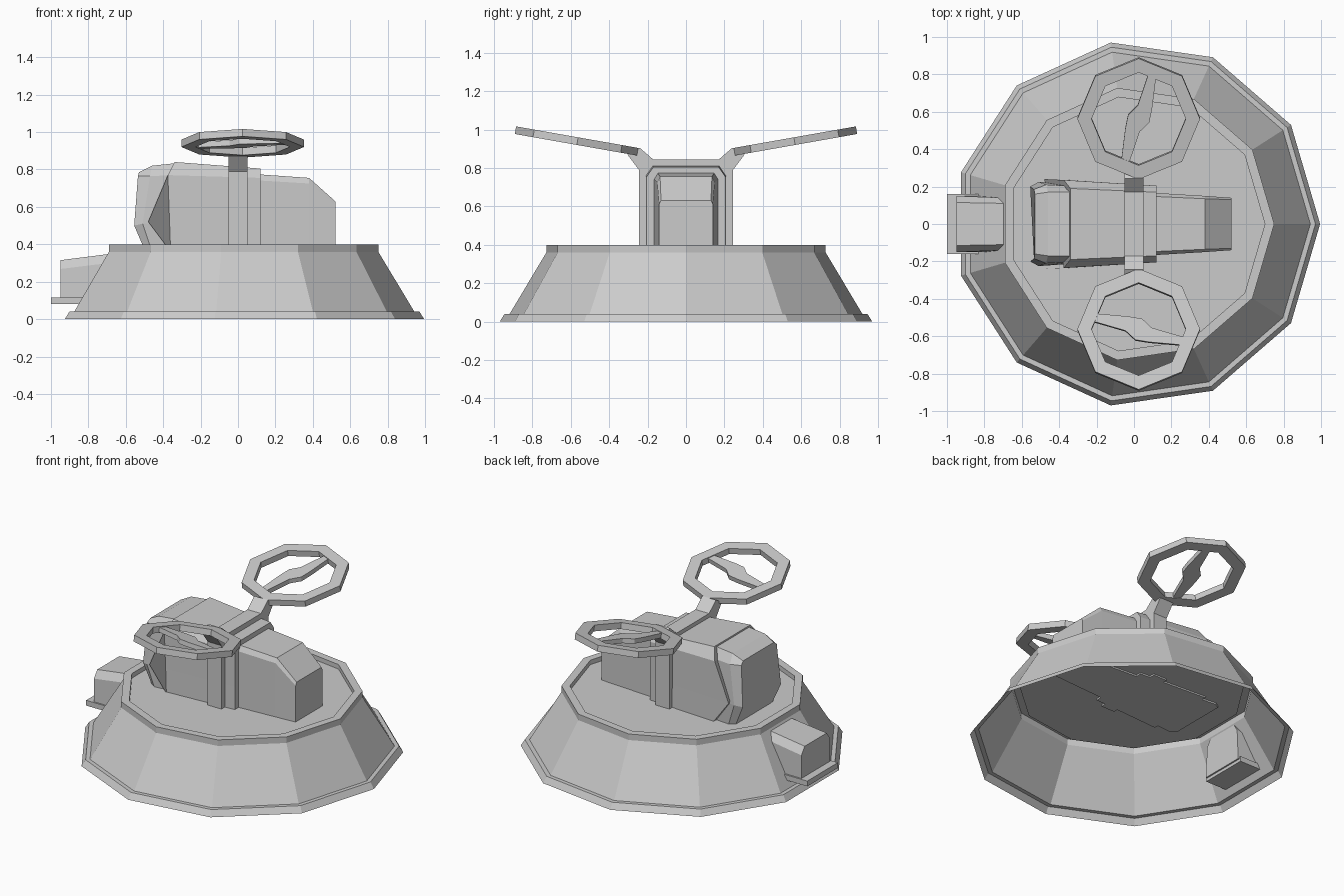
import bpy, bmesh
from math import cos, sin, pi, radians
from mathutils import Matrix, Vector

if "Cube" in bpy.data.objects:
    bpy.data.objects.remove(bpy.data.objects["Cube"])


def finish(name, bm, matrix=None):
    bmesh.ops.recalc_face_normals(bm, faces=bm.faces)
    mesh = bpy.data.meshes.new(name)
    bm.to_mesh(mesh)
    bm.free()
    if matrix:
        mesh.transform(matrix)
    obj = bpy.data.objects.new(name, mesh)
    bpy.context.collection.objects.link(obj)
    return obj


def bridge(bm, a, b):
    for i in range(len(a)):
        j = (i + 1) % len(a)
        bm.faces.new((a[i], a[j], b[j], b[i]))


def lathe(name, profile, sides, matrix, closed=False):
    bm = bmesh.new()
    rings = [[bm.verts.new((r * cos(2 * pi * i / sides), r * sin(2 * pi * i / sides), z))
              for i in range(sides)] for r, z in profile]
    for a, b in zip(rings, rings[1:]):
        bridge(bm, a, b)
    if closed:
        bridge(bm, rings[-1], rings[0])
    else:
        bm.faces.new(rings[-1])
    return finish(name, bm, matrix)


def loft(name, sections):
    """Each section is the +y half of a loop, mirrored across y = 0."""
    bm = bmesh.new()
    loops = []
    for half in sections:
        pts = half + [(x, -y, z) for x, y, z in reversed(half)]
        loops.append([bm.verts.new(p) for p in pts])
    for a, b in zip(loops, loops[1:]):
        bridge(bm, a, b)
    bm.faces.new(loops[0])
    bm.faces.new(loops[-1])
    return finish(name, bm)


def extrude(name, outline, thickness, matrix):
    bm = bmesh.new()
    low, high = [[bm.verts.new((u, v, s * thickness / 2)) for u, v in outline] for s in (-1, 1)]
    bridge(bm, low, high)
    bm.faces.new(low)
    bm.faces.new(high)
    return finish(name, bm, matrix)


# Hollow eleven-sided skirt with a recessed deck
lathe("base_skirt", [(.98, 0), (.955, .04), (.928, .04), (.735, .36), (.735, .4),
                     (.685, .4), (.685, .37)], 11, Matrix.Translation((.015, 0, 0)))

# Main hull, leaning rear block and tapered nose
loft("hull", [
    [(-.36, .235, .36), (-.48, .24, .52), (-.375, .235, .77), (-.34, .19, .84)],
    [(.12, .205, .36), (.12, .205, .52), (.12, .205, .755), (.12, .17, .805)]])
loft("rear_block", [
    [(-.3, .2, .36), (-.3, .21, .52), (-.3, .2, .77), (-.32, .17, .835)],
    [(-.46, .215, .36), (-.51, .225, .51), (-.47, .21, .765), (-.46, .17, .82)],
    [(-.495, .19, .36), (-.555, .2, .5), (-.535, .185, .765), (-.53, .16, .785)]])
loft("nose", [
    [(.05, .17, .36), (.05, .17, .745), (.05, .15, .778)],
    [(.38, .15, .36), (.38, .15, .725), (.38, .135, .755)],
    [(.52, .14, .36), (.52, .14, .61), (.52, .13, .63)]])

# Strap over the hull with flared arms
strap = [(.245, .36), (.245, .79), (.305, .87), (.242, .906), (.17, .844)]
loft("rotor_strap", [[(x, y, z) for y, z in strap] for x in (-.05, .05)])

# Tilted rotor guards and propellers
half = [(.255, .03), (.065, .028), (0, .06), (-.075, .05), (-.255, .012)]
blade = half + [(-u, -v) for u, v in half]
for side, label, spin in ((1, "back", 71), (-1, "front", -17)):
    place = Matrix.Translation((.025, side * .565, .94)) @ Matrix.Rotation(side * radians(10), 4, 'X')
    lathe("rotor_guard_" + label, [(.328, -.02), (.328, .02), (.252, .02), (.252, -.02)],
          8, place, closed=True)
    extrude("propeller_" + label, blade, .03, place @ Matrix.Rotation(radians(spin), 4, 'Z'))

# Rear box on a small sill
loft("rear_box", [
    [(-.95, .15, .1), (-.95, .15, .268), (-.95, .115, .315)],
    [(-.69, .15, .1), (-.69, .14, .3), (-.69, .11, .348)]])
loft("rear_sill", [[(x, .16, .08), (x, .16, .115)] for x in (-1, -.7)])
